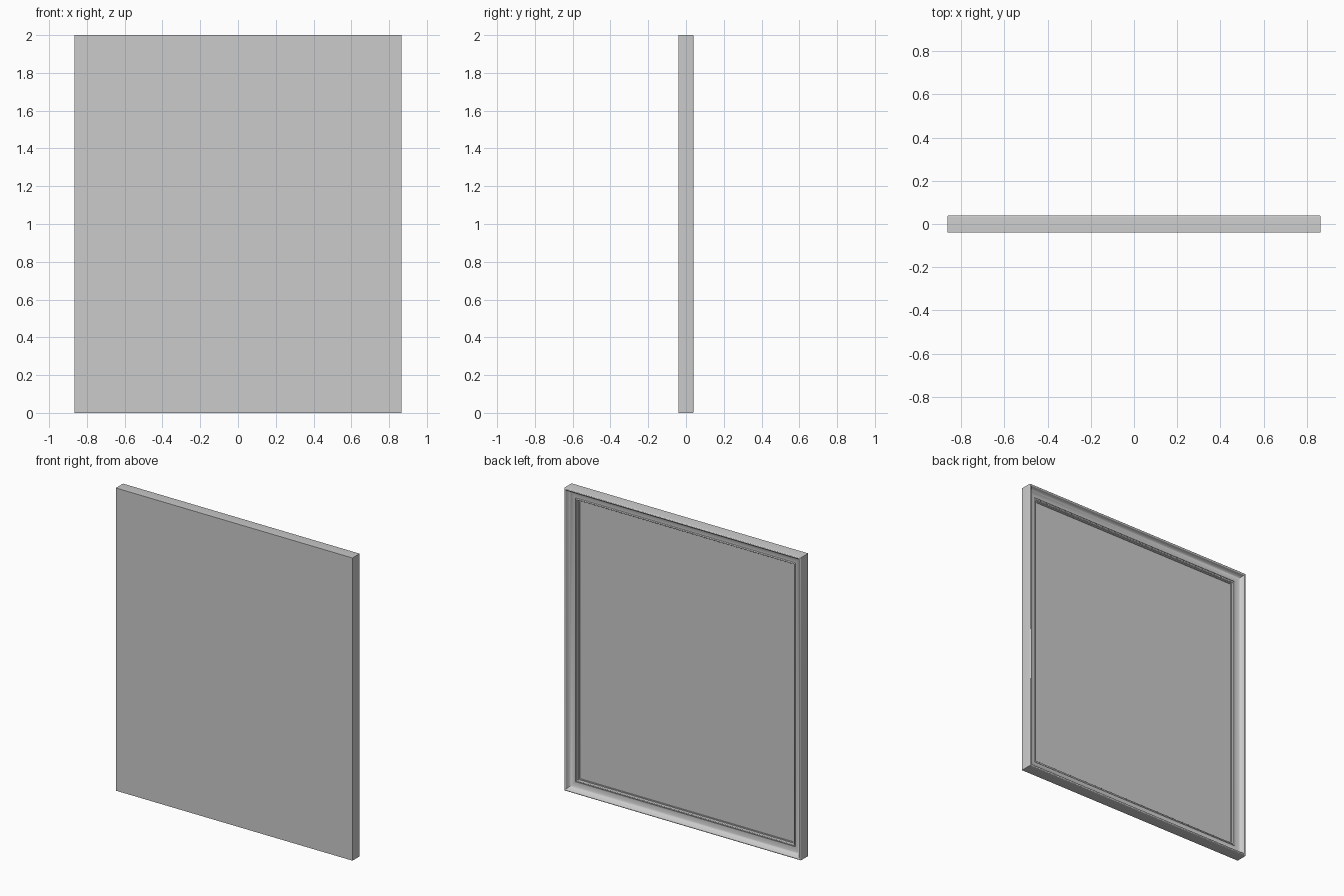
import bpy, bmesh, math

if "Cube" in bpy.data.objects:
    bpy.data.objects.remove(bpy.data.objects["Cube"])

W, H = 0.865, 1.0          # half width, half height
BACK = -0.04

def make(name, bm):
    bmesh.ops.recalc_face_normals(bm, faces=bm.faces[:])
    me = bpy.data.meshes.new(name)
    bm.to_mesh(me)
    bm.free()
    ob = bpy.data.objects.new(name, me)
    bpy.context.collection.objects.link(ob)
    return ob

def ring(bm, inset, y):
    a, b = W - inset, H - inset
    return [bm.verts.new((sx * a, y, H + sz * b))
            for sx, sz in ((-1, -1), (1, -1), (1, 1), (-1, 1))]

def arc(cx, cy, rx, ry, a0, a1, n):
    return [(cx + rx * math.cos(math.radians(a0 + (a1 - a0) * i / n)),
             cy + ry * math.sin(math.radians(a0 + (a1 - a0) * i / n)))
            for i in range(n + 1)]

# moulding profile as (inset from outer edge, y)
profile = [(0, BACK)]
profile += arc(0.007, 0.033, 0.007, 0.007, 180, 0, 8)         # rounded lip
profile += arc(0.058, 0.030, 0.041, 0.025, 190, 270, 8)       # cove
profile += [(0.062, 0.005), (0.062, 0.001)]
profile += arc(0.069, 0.001, 0.006, 0.007, 180, 0, 6)         # inner bead
profile += [(0.077, -0.003), (0.084, -0.003), (0.084, -0.008)]

# mitred frame with solid back
bm = bmesh.new()
rings = [ring(bm, *p) for p in profile]
bm.faces.new(rings[0])
for r, s in zip(rings, rings[1:]):
    for i in range(4):
        j = (i + 1) % 4
        bm.faces.new((r[i], r[j], s[j], s[i]))
# recessed picture panel closes the front
bm.faces.new(rings[-1])
frame = make("picture_frame", bm)

bpy.context.view_layer.objects.active = frame
frame.select_set(True)
bpy.ops.object.shade_smooth_by_angle(angle=math.radians(35))
